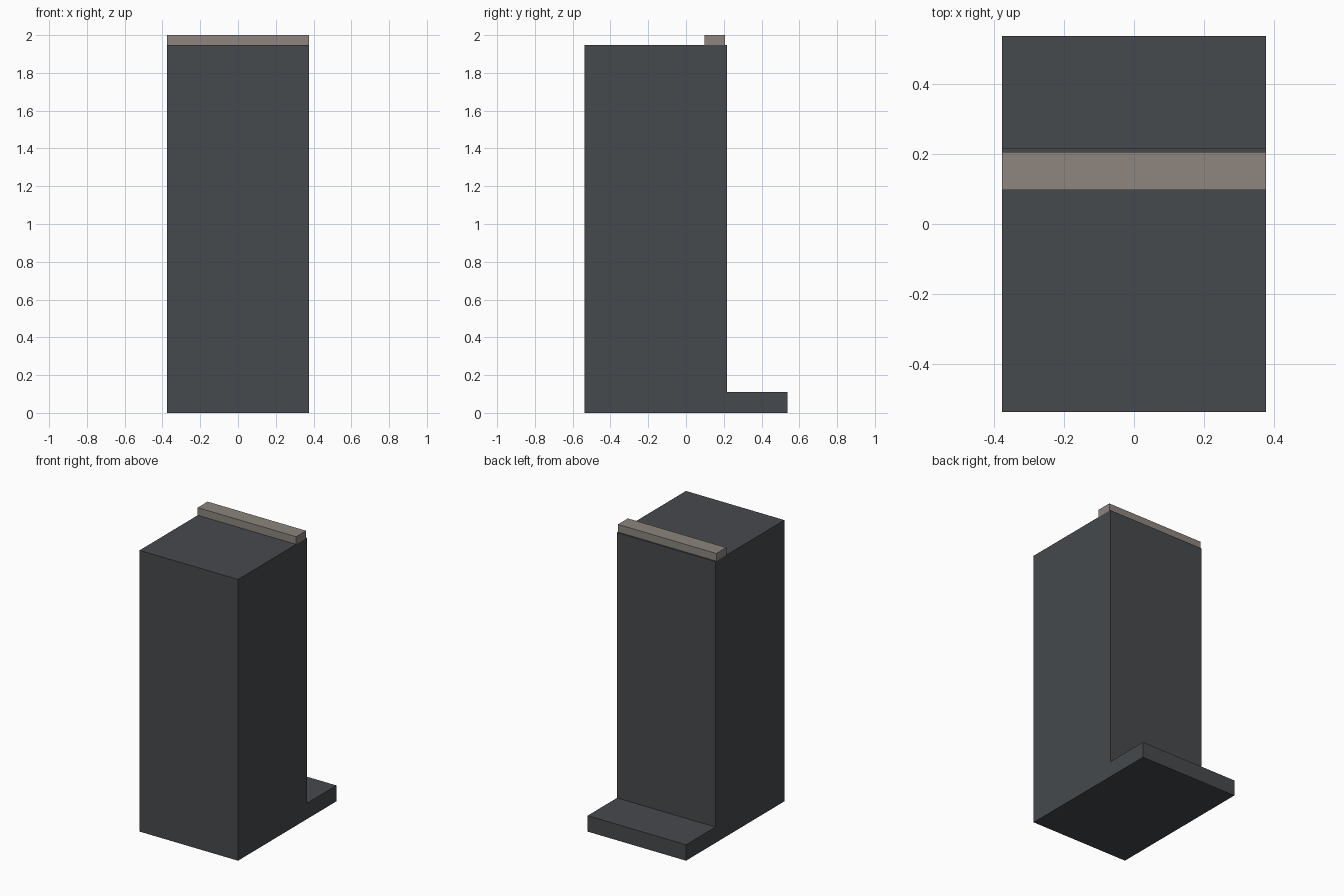
import bpy

if "Cube" in bpy.data.objects:
    bpy.data.objects.remove(bpy.data.objects["Cube"])


def material(name, rgb):
    m = bpy.data.materials.new(name)
    m.diffuse_color = (*rgb, 1.0)
    m.use_nodes = True
    m.node_tree.nodes["Principled BSDF"].inputs["Base Color"].default_value = m.diffuse_color
    return m


def extrude_x(name, profile, half_width, mat):
    """Extrude a closed (y, z) profile symmetrically along x."""
    n = len(profile)
    verts = [(x, y, z) for x in (-half_width, half_width) for y, z in profile]
    faces = [tuple(reversed(range(n))), tuple(range(n, 2 * n))]
    faces += [(i, (i + 1) % n, n + (i + 1) % n, n + i) for i in range(n)]
    mesh = bpy.data.meshes.new(name)
    mesh.from_pydata(verts, [], faces)
    mesh.materials.append(mat)
    obj = bpy.data.objects.new(name, mesh)
    bpy.context.collection.objects.link(obj)
    return obj


dark = material("dark_slate", (0.061, 0.067, 0.074))
taupe = material("warm_grey", (0.266, 0.235, 0.209))

# Tall block with a low step projecting at the back
extrude_x("stepped_body", [(-0.538, 0), (0.538, 0), (0.538, 0.11),
                           (0.216, 0.11), (0.216, 1.947), (-0.538, 1.947)],
          0.377, dark)

# Raised strip across the top, near the back edge
extrude_x("top_bar", [(0.098, 1.947), (0.206, 1.947), (0.206, 2.0), (0.098, 2.0)],
          0.377, taupe)
